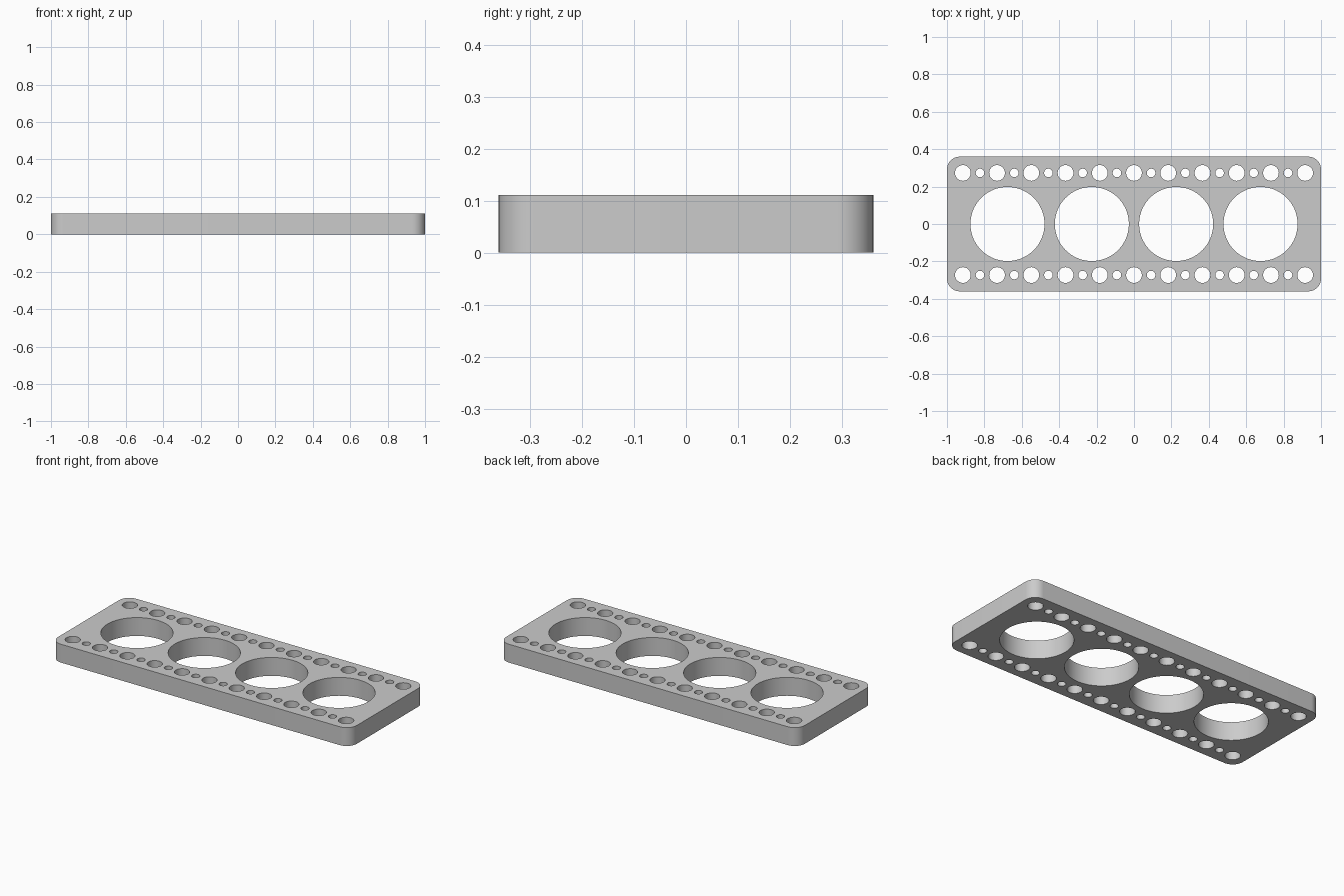
import bpy, bmesh
from math import sin, cos, pi, radians

if "Cube" in bpy.data.objects:
    bpy.data.objects.remove(bpy.data.objects["Cube"], do_unlink=True)

HALF_X, HALF_Y, HEIGHT, CORNER = 1.0, 0.36, 0.111, 0.068
ROW_Y, PITCH = 0.273, 0.183

grey = bpy.data.materials.new("plain grey")
grey.use_nodes = True
colour = (0.6, 0.6, 0.6, 1)
grey.diffuse_color = colour
grey.node_tree.nodes["Principled BSDF"].inputs["Base Color"].default_value = colour

outline = bpy.data.curves.new("plate_outline", "CURVE")
outline.dimensions = "2D"
outline.fill_mode = "BOTH"
outline.extrude = HEIGHT / 2


def add_loop(points):
    spline = outline.splines.new("POLY")
    spline.points.add(len(points) - 1)
    for p, (x, y) in zip(spline.points, points):
        p.co = (x, y, 0, 1)
    spline.use_cyclic_u = True


def arc(x, y, r, start, sweep, steps):
    return [(x + r * cos(start + sweep * i / steps),
             y + r * sin(start + sweep * i / steps)) for i in range(steps + 1)]


def hole(x, y, r, steps):
    add_loop(arc(x, y, r, 0, 2 * pi, steps)[:-1])


# Rounded rectangle outline
border = []
for k, (sx, sy) in enumerate([(1, 1), (-1, 1), (-1, -1), (1, -1)]):
    border += arc(sx * (HALF_X - CORNER), sy * (HALF_Y - CORNER),
                  CORNER, k * pi / 2, pi / 2, 12)
add_loop(border)

# Four large openings along the middle
for i in range(4):
    hole((i - 1.5) * 0.451, 0, 0.198, 72)

# Alternating wide and narrow holes along both long edges
for y in (-ROW_Y, ROW_Y):
    for i in range(21):
        wide = i % 2 == 0
        hole((i - 10) * PITCH / 2, y, 0.042 if wide else 0.023, 36 if wide else 24)

# Turn the filled outline into one closed solid
source = bpy.data.objects.new("plate_source", outline)
bpy.context.collection.objects.link(source)
bpy.context.view_layer.update()
evaluated = source.evaluated_get(bpy.context.evaluated_depsgraph_get())
mesh = bpy.data.meshes.new_from_object(evaluated)
bpy.data.objects.remove(source, do_unlink=True)

bm = bmesh.new()
bm.from_mesh(mesh)
bmesh.ops.remove_doubles(bm, verts=bm.verts, dist=0.0001)
bmesh.ops.recalc_face_normals(bm, faces=bm.faces)
bmesh.ops.translate(bm, verts=bm.verts, vec=(0, 0, HEIGHT / 2))
bm.to_mesh(mesh)
bm.free()
mesh.materials.clear()
mesh.materials.append(grey)

plate = bpy.data.objects.new("perforated_plate", mesh)
bpy.context.collection.objects.link(plate)
bpy.ops.object.select_all(action="DESELECT")
plate.select_set(True)
bpy.context.view_layer.objects.active = plate
bpy.ops.object.shade_smooth_by_angle(angle=radians(30))
